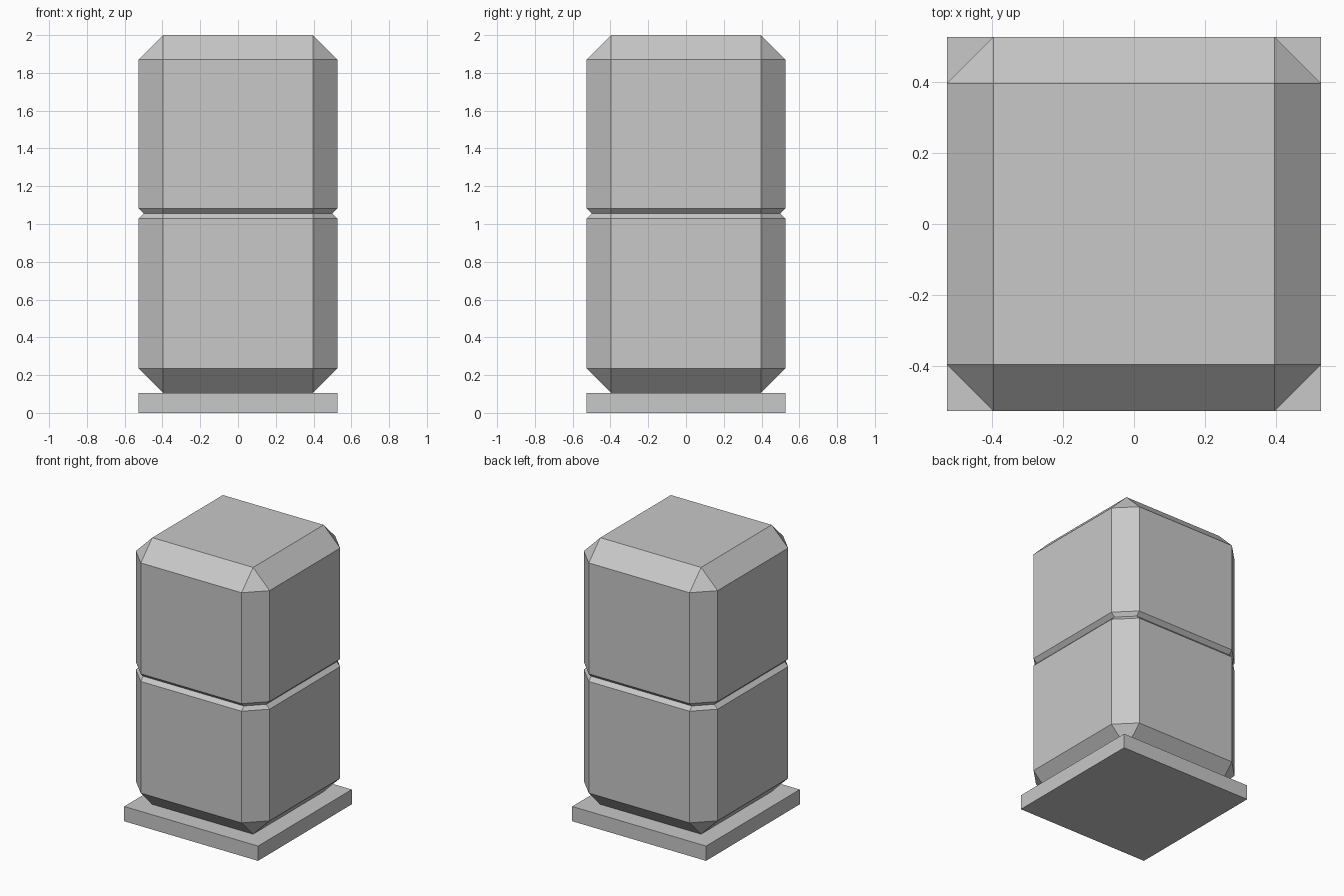
import bpy
import bmesh

cube = bpy.data.objects.get("Cube")
if cube:
    bpy.data.objects.remove(cube, do_unlink=True)

HALF = 0.526     # half width of body and base
FLAT = 0.396     # half width of the flat panels
CUT = HALF - FLAT
BASE_TOP = 0.105
SEAM = 1.055     # height of the groove between the two blocks
NOTCH = 0.027    # groove depth and half height
TOP = 2.0

grey = bpy.data.materials.new("light grey")
grey.use_nodes = True
colour = (0.58, 0.58, 0.58, 1)
grey.diffuse_color = colour
grey.node_tree.nodes["Principled BSDF"].inputs["Base Color"].default_value = colour


def add_object(name, bm):
    bmesh.ops.remove_doubles(bm, verts=bm.verts, dist=0.0001)
    bmesh.ops.recalc_face_normals(bm, faces=bm.faces)
    mesh = bpy.data.meshes.new(name)
    bm.to_mesh(mesh)
    bm.free()
    mesh.materials.append(grey)
    obj = bpy.data.objects.new(name, mesh)
    bpy.context.collection.objects.link(obj)


def ring(bm, half, z):
    """Square with cut corners; it becomes a plain square when half equals FLAT."""
    points = []
    x, y = half, FLAT
    for _ in range(4):
        points += [(x, -y), (x, y)] if abs(x) == half else []
        break
    corners = [(half, -FLAT), (half, FLAT), (FLAT, half), (-FLAT, half),
               (-half, FLAT), (-half, -FLAT), (-FLAT, -half), (FLAT, -half)]
    return [bm.verts.new((px, py, z)) for px, py in corners]


# Body: two chamfered blocks joined by a shallow groove
bm = bmesh.new()
levels = [(FLAT, BASE_TOP), (HALF, BASE_TOP + CUT), (HALF, SEAM - NOTCH),
          (HALF - NOTCH, SEAM), (HALF, SEAM + NOTCH), (HALF, TOP - CUT), (FLAT, TOP)]
rings = [ring(bm, half, z) for half, z in levels]
for low, high in zip(rings, rings[1:]):
    for i in range(8):
        j = (i + 1) % 8
        bm.faces.new((low[i], low[j], high[j], high[i]))
bm.faces.new(rings[0][::-1])
bm.faces.new(rings[-1])
add_object("stacked_body", bm)

# Base plate
bm = bmesh.new()
bmesh.ops.create_cube(bm, size=1)
for v in bm.verts:
    v.co.x *= 2 * HALF
    v.co.y *= 2 * HALF
    v.co.z = (v.co.z + 0.5) * BASE_TOP
add_object("base_plate", bm)
